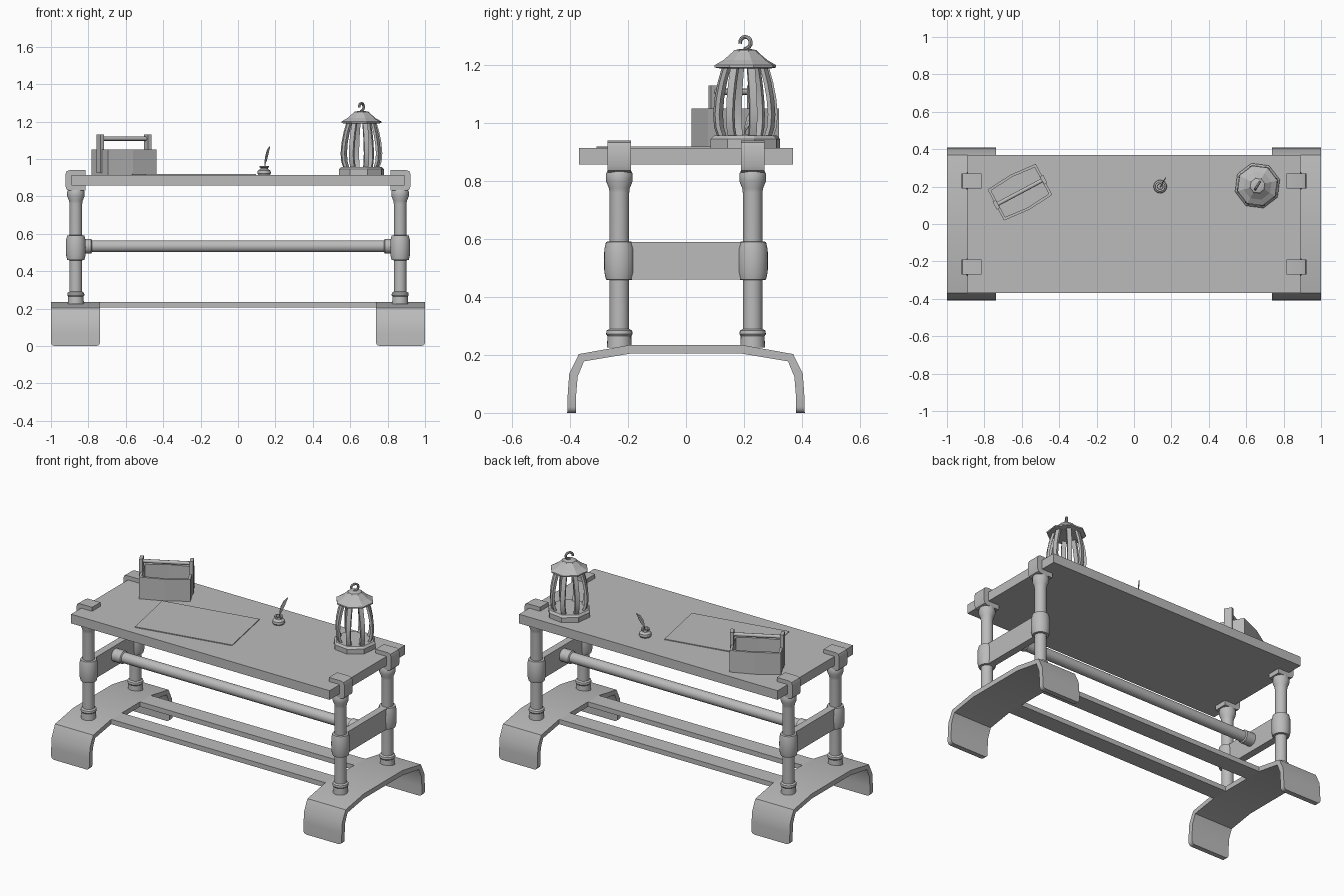
import bpy, bmesh
from math import sin, cos, pi, radians
from mathutils import Vector, Matrix

cube = bpy.data.objects.get("Cube")
if cube:
    bpy.data.objects.remove(cube, do_unlink=True)

grey = bpy.data.materials.new("plain_grey")
grey.use_nodes = True
grey.diffuse_color = (0.5, 0.5, 0.5, 1)
grey.node_tree.nodes["Principled BSDF"].inputs["Base Color"].default_value = (0.5, 0.5, 0.5, 1)


def finish(name, bm, smooth, place):
    bmesh.ops.recalc_face_normals(bm, faces=bm.faces)
    if place:
        bm.transform(place)
    mesh = bpy.data.meshes.new(name)
    bm.to_mesh(mesh)
    bm.free()
    mesh.materials.append(grey)
    obj = bpy.data.objects.new(name, mesh)
    bpy.context.collection.objects.link(obj)
    if smooth:
        shade(obj)
    return obj


def shade(obj):
    bpy.ops.object.select_all(action='DESELECT')
    obj.select_set(True)
    bpy.context.view_layer.objects.active = obj
    bpy.ops.object.shade_smooth_by_angle(angle=radians(32))


def loft(name, rings, smooth=False, place=None, round_feet=0):
    """Skin a list of equal rings and cap both ends."""
    bm = bmesh.new()
    loops = [[bm.verts.new(p) for p in ring] for ring in rings]
    n = len(loops[0])
    for a, b in zip(loops, loops[1:]):
        for i in range(n):
            j = (i + 1) % n
            bm.faces.new((a[i], a[j], b[j], b[i]))
    bm.faces.new(loops[0])
    bm.faces.new(loops[-1])
    if round_feet:
        corners = [e for e in bm.edges
                   if all(v.co.z < 0.001 for v in e.verts)
                   and abs(e.verts[0].co.x - e.verts[1].co.x) < 0.001]
        bmesh.ops.bevel(bm, geom=corners, offset=round_feet, segments=3,
                        affect='EDGES', profile=0.5)
    return finish(name, bm, smooth, place)


def lathe(name, profile, place, sides=24, smooth=True, turn=0):
    rings = [[(r * cos(turn + 2 * pi * i / sides), r * sin(turn + 2 * pi * i / sides), z)
              for i in range(sides)] for r, z in profile]
    return loft(name, rings, smooth, place)


def box(name, lo, hi, place=None):
    rings = [[(lo[0], lo[1], z), (hi[0], lo[1], z), (hi[0], hi[1], z), (lo[0], hi[1], z)]
             for z in (lo[2], hi[2])]
    return loft(name, rings, place=place)


def prism_y(name, outline, half, place=None, smooth=False):
    """Extrude an x-z outline along y."""
    return loft(name, [[(x, y, z) for x, z in outline] for y in (-half, half)], smooth, place)


def wire(name, points, radius):
    curve = bpy.data.curves.new(name, 'CURVE')
    curve.dimensions = '3D'
    curve.bevel_depth = radius
    curve.bevel_resolution = 2
    curve.use_fill_caps = True
    spline = curve.splines.new('POLY')
    spline.points.add(len(points) - 1)
    for p, co in zip(spline.points, points):
        p.co = (*co, 1)
    curve.materials.append(grey)
    obj = bpy.data.objects.new(name, curve)
    bpy.context.collection.objects.link(obj)
    bpy.ops.object.select_all(action='DESELECT')
    obj.select_set(True)
    bpy.context.view_layer.objects.active = obj
    bpy.ops.object.convert(target='MESH')
    shade(bpy.context.object)


def at(x, y, z=0, angle=0):
    return Matrix.Translation((x, y, z)) @ Matrix.Rotation(radians(angle), 4, 'Z')


# Tabletop
TOP = 0.915
box("tabletop", (-0.89, -0.37, 0.858), (0.89, 0.37, TOP))

# Arched feet at both ends, joined by two long rails
half_out = [(0.41, 0), (0.408, 0.07), (0.403, 0.135), (0.37, 0.203), (0.19, 0.235)]
half_in = [(0.38, 0), (0.379, 0.065), (0.374, 0.125), (0.352, 0.178), (0.19, 0.205)]
arch = (half_out + [(-y, z) for y, z in reversed(half_out)]
        + [(-y, z) for y, z in half_in] + list(reversed(half_in)))
for side, s in (("left", 1), ("right", -1)):
    loft(f"{side}_foot", [[(s * x, y, z) for y, z in arch] for x in (0.737, 1.0)],
         True, round_feet=0.02)
for side, lo, hi in (("front", -0.195, -0.09), ("back", 0.09, 0.195)):
    box(f"{side}_base_rail", (-0.737, lo, 0.205), (0.737, hi, 0.235))

# Turned legs, sleeves, clamps
leg = [(0.043, 0.225), (0.041, 0.265), (0.046, 0.272), (0.044, 0.284), (0.034, 0.29),
       (0.034, 0.76), (0.036, 0.775), (0.046, 0.8), (0.046, 0.825), (0.04, 0.838)]
sleeve = [(0.035, 0.458), (0.046, 0.46), (0.052, 0.485), (0.053, 0.525),
          (0.052, 0.565), (0.046, 0.59), (0.035, 0.592)]
clamp = [(0.815, 0.94), (0.9, 0.94), (0.916, 0.934), (0.922, 0.918), (0.922, 0.852),
         (0.916, 0.836), (0.9, 0.83), (0.815, 0.83), (0.815, 0.858), (0.89, 0.858),
         (0.89, TOP), (0.815, TOP)]
for side, s in (("left", 1), ("right", -1)):
    for end, y in (("front", -0.23), ("back", 0.23)):
        lathe(f"{end}_{side}_leg", leg, at(s * 0.867, y))
        lathe(f"{end}_{side}_sleeve", sleeve, at(s * 0.867, y))
        prism_y(f"{end}_{side}_clamp", [(s * x, z) for x, z in clamp], 0.041,
                at(0, y), True)
    box(f"{side}_crossbar", (s * 0.867 - 0.022, -0.23, 0.46), (s * 0.867 + 0.022, 0.23, 0.59))

# Round stretcher with end collars
rod = [(0.039, -0.85), (0.039, -0.785), (0.032, -0.78),
       (0.032, 0.78), (0.039, 0.785), (0.039, 0.85)]
lathe("stretcher", rod, Matrix.Translation((0, 0, 0.533)) @ Matrix.Rotation(pi / 2, 4, 'Y'))

# Parchment sheet
box("parchment", (-0.3, -0.19, TOP), (0.3, 0.19, TOP + 0.005), at(-0.235, -0.065, 0, 11))

# Open tool box with bowed sides and a carrying handle
place = at(-0.61, 0.17, TOP, 28)


def bowed(inset, z):
    a, b, c = 0.146 - inset, 0.094 - inset, 0.106 - inset
    return [(-a, -b, z), (0, -c, z), (a, -b, z), (a, b, z), (0, c, z), (-a, b, z)]


loft("tool_box", [bowed(0, 0), bowed(0, 0.135), bowed(0.014, 0.135), bowed(0.014, 0.015)],
     place=place)
for side, s in (("left", 1), ("right", -1)):
    box(f"{side}_handle_post", (s * 0.143 - 0.01, -0.024, 0.01),
        (s * 0.143 + 0.01, 0.024, 0.215), place)
lathe("tool_box_handle", [(0.011, -0.15), (0.011, 0.15)],
      place @ Matrix.Translation((0, 0, 0.193)) @ Matrix.Rotation(pi / 2, 4, 'Y'), 12)

# Ink pot and quill
lathe("ink_pot", [(0.031, 0), (0.036, 0.008), (0.034, 0.022), (0.02, 0.032), (0.019, 0.037),
                  (0.026, 0.041), (0.026, 0.048), (0.016, 0.048), (0.014, 0.03)],
      at(0.14, 0.2, TOP), 16)
wire("quill_shaft", [(0.138, 0.195, 0.93), (0.146, 0.206, 0.98),
                     (0.153, 0.22, 1.02), (0.168, 0.245, 1.066)], 0.0025)
feather = [(0.004, 0.97), (0.02, 0.99), (0.036, 1.02), (0.056, 1.066),
           (0.03, 1.05), (0.012, 1.02), (0.004, 0.99)]
prism_y("quill_feather", feather, 0.002, at(0.142, 0.2, 0, 60))

# Octagonal lantern: base, roof, bowed bars, hook
LX, LY, TURN = 0.66, 0.205, radians(15)
spot = at(LX, LY)
lathe("lantern_base", [(0.124, TOP), (0.124, 0.945), (0.112, 0.957), (0.09, 0.957)],
      spot, 8, False, TURN)
lathe("lantern_roof", [(0.085, 1.188), (0.11, 1.192), (0.11, 1.2), (0.078, 1.218),
                       (0.046, 1.245), (0.04, 1.252), (0.02, 1.256)], spot, 8, False, TURN)
outer = [(0.096, 0.95), (0.108, 0.985), (0.112, 1.03), (0.107, 1.085), (0.096, 1.14), (0.08, 1.195)]
bar = outer + [(r - 0.015, z) for r, z in reversed(outer)]
for i in range(8):
    prism_y(f"lantern_bar_{i + 1}", bar, 0.013,
            spot @ Matrix.Rotation(TURN + i * pi / 4, 4, 'Z'), True)
hook = [(0, 1.245), (0, 1.258)]
hook += [(0.022 * cos(radians(a)), 1.278 + 0.02 * sin(radians(a)))
         for a in range(-70, 191, 26)]
wire("lantern_hook", [(LX + r * cos(1.0), LY + r * sin(1.0), z) for r, z in hook], 0.007)
